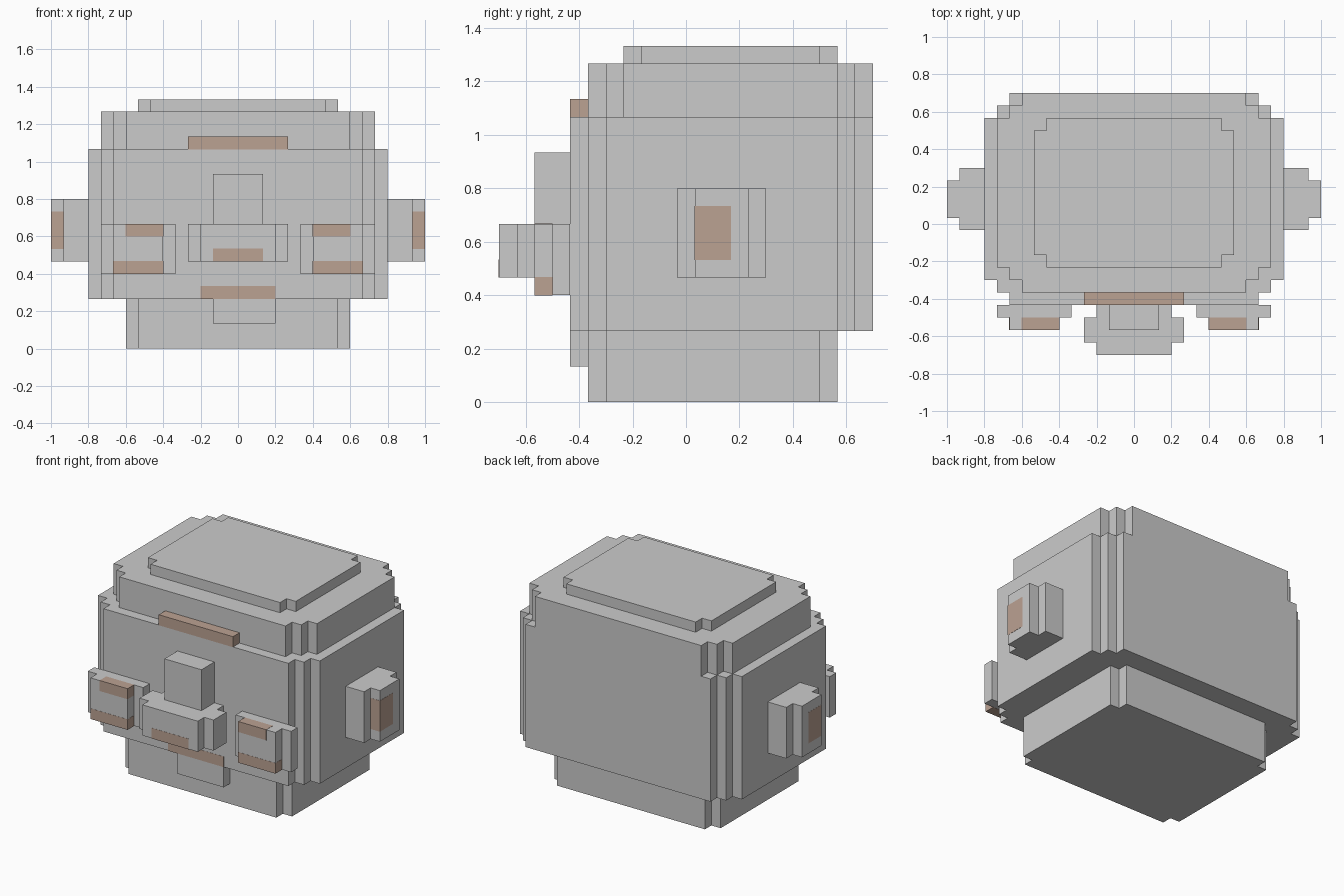
import bpy
import bmesh

if "Cube" in bpy.data.objects:
    bpy.data.objects.remove(bpy.data.objects["Cube"])

U = 1 / 15  # one block of the model's grid

brown = bpy.data.materials.new("brown")
brown.diffuse_color = (0.5, 0.36, 0.29, 1)
brown.use_nodes = True
brown.node_tree.nodes["Principled BSDF"].inputs["Base Color"].default_value = brown.diffuse_color


def prism(name, plan, z0, z1, mat=None):
    """Extrude a plan outline (in blocks) from z0 to z1."""
    bm = bmesh.new()
    base = bm.faces.new([bm.verts.new((x * U, y * U, z0 * U)) for x, y in plan])
    ext = bmesh.ops.extrude_face_region(bm, geom=[base])
    top = [v for v in ext["geom"] if isinstance(v, bmesh.types.BMVert)]
    bmesh.ops.translate(bm, vec=(0, 0, (z1 - z0) * U), verts=top)
    bmesh.ops.recalc_face_normals(bm, faces=bm.faces)
    me = bpy.data.meshes.new(name)
    bm.to_mesh(me)
    bm.free()
    if mat:
        me.materials.append(mat)
    ob = bpy.data.objects.new(name, me)
    bpy.context.collection.objects.link(ob)
    return ob


def box(name, x0, x1, y0, y1, z0, z1, mat=None):
    return prism(name, [(x0, y0), (x1, y0), (x1, y1), (x0, y1)], z0, z1, mat)


def patch(name, x0, x1, y0, y1, z0, z1):
    """Brown block standing a hair proud of the grey around it."""
    e = 0.015
    return box(name, x0 - e, x1 + e, y0 - e, y1 + e, z0 - e, z1 + e, brown)


def stepped(name, hx, y0, y1, z0, z1, n):
    """Block whose four vertical corners are notched in n steps."""
    cy, hy = (y0 + y1) / 2, (y1 - y0) / 2
    corner = []
    for i in range(n + 1):
        corner.append((hx - i, hy - n + i))
        if i < n:
            corner.append((hx - i - 1, hy - n + i))
    plan = []
    for sx, sy in ((1, 1), (-1, 1), (-1, -1), (1, -1)):
        pts = corner if sx * sy > 0 else corner[::-1]
        plan += [(sx * x, cy + sy * y) for x, y in pts]
    return prism(name, plan, z0, z1)


# Head, from neck to crown
stepped("neck", 9, -5.5, 8.5, 0, 4, 1)
stepped("head", 12, -6.5, 10.5, 4, 16, 2)
stepped("upper_head", 11, -5.5, 10.5, 16, 19, 2)
stepped("crown", 8, -3.5, 8.5, 19, 20, 1)

# Face centre
patch("forehead_strip", -4, 4, -6.5, -5.5, 16, 17)
box("nose_bridge", -2, 2, -8.5, -6.5, 10, 14)
half = [(3, -6.5), (3, -7.5), (4, -7.5), (4, -9.5), (3, -9.5), (3, -10.5)]
prism("nose", half + [(-x, y) for x, y in reversed(half)], 7, 10)
patch("nose_mark", -2, 2, -10.5, -9.5, 7, 8)
patch("mouth", -3, 3, -6.5, -5.5, 4, 5)
box("chin", -2, 3, -6.5, -5.5, 2, 4)

# Eyes and ears on both sides
EYE = [(5, -6.5), (5, -7.5), (6, -7.5), (6, -8.5),
       (10, -8.5), (10, -7.5), (11, -7.5), (11, -6.5)]
EAR = [(12, -0.5), (14, -0.5), (14, 0.5), (15, 0.5),
       (15, 3.5), (14, 3.5), (14, 4.5), (12, 4.5)]
for s, side in ((-1, "left"), (1, "right")):
    def span(a, b):
        return sorted((s * a, s * b))
    prism(side + "_eye", [(s * x, y) for x, y in EYE], 6, 10)
    patch(side + "_upper_lid", *span(6, 9), -8.5, -7.5, 9, 10)
    patch(side + "_lower_lid", *span(6, 10), -8.5, -7.5, 6, 7)
    prism(side + "_ear", [(s * x, y) for x, y in EAR], 7, 12)
    patch(side + "_ear_inner", *span(14, 15), 0.5, 2.5, 8, 11)
